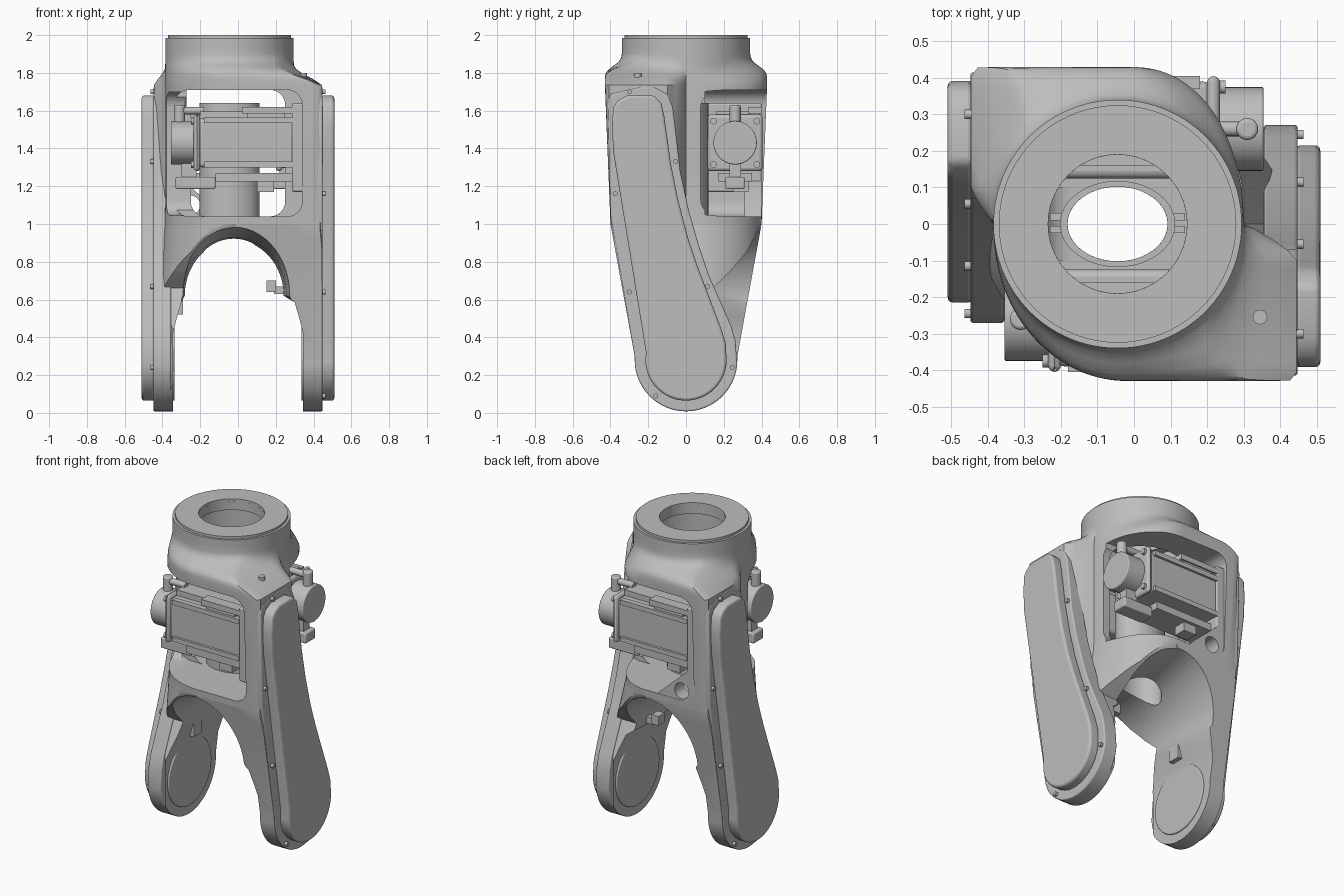
import bpy, bmesh, math
from math import cos, sin, pi, radians
from mathutils import Matrix, Vector

cube = bpy.data.objects.get("Cube")
if cube:
    bpy.data.objects.remove(cube, do_unlink=True)

grey = bpy.data.materials.new("cast_grey")
grey.use_nodes = True
grey.diffuse_color = (0.51, 0.51, 0.51, 1)
grey.node_tree.nodes["Principled BSDF"].inputs["Base Color"].default_value = (0.51, 0.51, 0.51, 1)

HEAD_X = -0.045


# ---------- helpers ----------
def loft(name, rings, turn=False, bevel=0.0):
    """Skin equal-length rings and cap both ends; turn gives the half-turn copy."""
    bm = bmesh.new()
    rows = [[bm.verts.new(p) for p in ring] for ring in rings]
    n = len(rows[0])
    for a, b in zip(rows, rows[1:]):
        for i in range(n):
            j = (i + 1) % n
            bm.faces.new((a[i], a[j], b[j], b[i]))
    bm.faces.new(rows[0])
    bm.faces.new(rows[-1])
    bmesh.ops.recalc_face_normals(bm, faces=bm.faces)
    if turn:
        bm.transform(Matrix.Rotation(pi, 4, 'Z'))
    me = bpy.data.meshes.new(name)
    bm.to_mesh(me)
    bm.free()
    me.materials.append(grey)
    ob = bpy.data.objects.new(name, me)
    bpy.context.collection.objects.link(ob)
    if bevel:
        mod = ob.modifiers.new("soft_edge", 'BEVEL')
        mod.width, mod.segments, mod.angle_limit = bevel, 3, radians(40)
    return ob


def prism(name, pts, axis, lo, hi, **kw):
    place = {'X': lambda p, d: (d, p[0], p[1]),
             'Y': lambda p, d: (p[0], d, p[1]),
             'Z': lambda p, d: (p[0], p[1], d)}[axis]
    return loft(name, [[place(p, d) for p in pts] for d in (lo, hi)], **kw)


def box(name, x, y, z, **kw):
    return prism(name, [(x[0], y[0]), (x[1], y[0]), (x[1], y[1]), (x[0], y[1])], 'Z', *z, **kw)


def arc(c, rx, ry, start, end, n):
    return [(c[0] + rx * cos(radians(start + (end - start) * i / n)),
             c[1] + ry * sin(radians(start + (end - start) * i / n))) for i in range(n + 1)]


def disc(c, rx, ry=None, n=40):
    return arc(c, rx, ry or rx, 0, 360, n)[:-1]


def rounded(a0, a1, b0, b1, r):
    pts = []
    for k, (a, b) in enumerate([(a1 - r, b1 - r), (a0 + r, b1 - r), (a0 + r, b0 + r), (a1 - r, b0 + r)]):
        pts += arc((a, b), r, r, 90 * k, 90 * k + 90, 6)
    return pts


def boolean(ob, cutter, op='DIFFERENCE'):
    mod = ob.modifiers.new("cut", 'BOOLEAN')
    mod.object, mod.operation, mod.solver = cutter, op, 'EXACT'
    bpy.context.view_layer.update()
    dg = bpy.context.evaluated_depsgraph_get()
    me = bpy.data.meshes.new_from_object(ob.evaluated_get(dg))
    ob.modifiers.clear()
    ob.data = me
    bpy.data.objects.remove(cutter, do_unlink=True)


def section(z, mix_x=1, mix_y=1, n=144):
    """Housing outline: two square and two round corners, mixed with the head circle."""
    b = 0.40 + 0.03 * min(1, max(0, (z - 1) / 0.75))
    low = min(1, max(0, (1.03 - z) / 0.42))
    ring = []
    for i in range(n):
        t = 2 * pi * i / n
        k = min(1, max(0, -2.5 * sin(2 * t)))
        tight = 0.30 if cos(t) > 0 else 0.385
        tight += (0.42 - tight) * low
        a, e = tight + (0.445 - tight) * k, 2.1 + 45 * k
        r = (abs(cos(t) / a) ** e + abs(sin(t) / b) ** e) ** (-1 / e)
        hx, hy = HEAD_X + 0.34 * cos(t), 0.34 * sin(t)
        ring.append(Vector((hx + (r * cos(t) - hx) * mix_x, hy + (r * sin(t) - hy) * mix_y, z)))
    return ring


# ---------- upper housing with neck, motor bays and bore ----------
housing = loft("upper_housing", [section(*s) for s in (
    (1.0,), (1.1,), (1.4,), (1.735,), (1.765, .72, 1), (1.785, .48, .98), (1.80, .32, .93),
    (1.82, .14, .76), (1.84, .04, .45), (1.86, .01, .17), (1.88, 0, .04), (1.90, 0, 0),
    (1.94, 0, 0), (1.985, 0, 0))])
for lo, hi, half in ((-.7, -.1, .34), (-.12, .12, .25), (.1, .7, .34)):
    boolean(housing, prism("bay_cutter", rounded(-half, half, 1.04, 1.71, .08), 'Y', lo, hi))
for turn in (False, True):
    boolean(housing, prism("corner_cutter", rounded(.078, .9, 1.045, 1.70, .085), 'X', .1, .7, turn=turn))
boolean(housing, prism("cavity_cutter", disc((HEAD_X, 0), .25), 'Z', 1.6, 1.93))
boolean(housing, prism("bore_cutter", disc((HEAD_X, 0), .19), 'Z', 1.6, 2.1))
boolean(housing, prism("floor_cutter", disc((HEAD_X, 0), .137, .102), 'Z', .9, 1.3))

# Corner web with a cable port in the back bay
web = prism("port_web", [(-.37, 1.02), (-.07, 1.02), (-.10, 1.06), (-.32, 1.26), (-.37, 1.28)], 'Y', .31, .40)
boolean(web, prism("port_cutter", disc((-.25, 1.10), .05, n=24), 'Y', .2, .7))

# Mounting ring on the neck
ring = prism("neck_ring", disc((HEAD_X, 0), .325, n=72), 'Z', 1.97, 2.0)
boolean(ring, prism("ring_cutter", disc((HEAD_X, 0), .19, n=72), 'Z', 1.9, 2.1))

# Cable tube with clips
tube = prism("cable_tube", disc((HEAD_X, 0), .158, .118, 56), 'Z', 1.0, 1.64)
boolean(tube, prism("tube_cutter", disc((HEAD_X, 0), .137, .102, 56), 'Z', .9, 1.7))
for x in (-.23, .105):
    for y in (-.025, .01):
        box("tube_clip", (x, x + .035), (y, y + .02), (1.58, 1.62))


def arch(y, top, half):
    pts = [(.345, -.2), (.345, .42), (.325, .50), (.30, .585)]
    pts += arc((-.02, .62), half, top - .62, 0, 180, 28)
    pts += [(-.30, .585), (-.325, .50), (-.345, .42), (-.345, -.2)]
    return [(x, y, z) for x, z in pts]


arm_profile = ([(-.40, 1.0), (-.272, .3)] + arc((0, .28), .272, .272, 185, 355, 24)
               + [(.26, .36), (.25, .41), (.20, .53), (.14, .66), (.23, .745), (.32, .85), (.398, 1.0)])
flange_profile = ([(-.40, 1.69), (-.415, 1.64), (-.40, 1.05), (-.272, .3)]
                  + arc((0, .28), .272, .272, 185, 355, 24)
                  + [(.262, .38), (.24, .46), (.12, .73), (.07, .88), (.015, 1.07), (-.03, 1.28),
                     (-.055, 1.5), (-.07, 1.62), (-.10, 1.69), (-.17, 1.725), (-.24, 1.725)])
cover_profile = ([(-.36, 1.655), (-.385, 1.62), (-.392, 1.52), (-.385, 1.38), (-.212, .32)]
                 + arc((0, .28), .215, .215, 182, 360, 24)
                 + [(.21, .37), (.185, .45), (.06, .78), (.01, .93), (-.04, 1.12), (-.08, 1.32),
                    (-.115, 1.57), (-.13, 1.64), (-.17, 1.68), (-.31, 1.68)])
bolts = [(-.30, 1.70), (-.055, 1.33), (.115, .67), (.245, .24), (-.16, .09), (-.30, .64), (-.375, 1.16)]

for turn, side in ((False, "left"), (True, "right")):
    # Lower arm, arched in the middle
    arm = loft(side + "_arm", [section(z) for z in (0, .6, .7, .8, .9, 1.0)])
    boolean(arm, prism("arm_mask", arm_profile, 'X', -.01, .6, turn=turn), 'INTERSECT')
    boolean(arm, loft("arch_cutter", [arch(-.6, 1.04, .325), arch(-.42, .99, .305), arch(-.2, .93, .275),
                                      arch(0, .915, .262), arch(.2, .93, .275), arch(.42, .99, .305),
                                      arch(.6, 1.04, .325)]))
    boolean(arm, prism("floor_cutter", disc((HEAD_X, 0), .137, .102), 'Z', .5, 1.3))

    # Outer flange, belt cover, bolts and the inner bearing disc
    prism(side + "_flange", flange_profile, 'X', .355, .448, turn=turn, bevel=.008)
    prism(side + "_cover", cover_profile, 'X', .44, .51, turn=turn, bevel=.014)
    for i, b in enumerate(bolts):
        prism(f"{side}_bolt_{i + 1}", disc(b, .013, n=12), 'X', .44, .464, turn=turn)
    prism(side + "_bearing_disc", disc((0, .28), .215, n=48), 'X', .335, .36, turn=turn, bevel=.006)
    prism(side + "_shoulder_boss", disc((.345, -.255), .02, n=16), 'Z', 1.72, 1.80, turn=turn)

    # Drive motor
    m = ("front" if not turn else "back") + "_motor_"
    kw = dict(turn=turn)
    box(m + "body", (-.21, .30), (-.39, -.125), (1.30, 1.56), bevel=.02, **kw)
    box(m + "end_frame", (-.235, -.2), (-.405, -.115), (1.28, 1.58), bevel=.02, **kw)
    prism(m + "cap", disc((-.26, 1.43), .115), 'X', -.355, -.23, bevel=.006, **kw)
    box(m + "mount", (.285, .35), (-.40, -.11), (1.17, 1.64), bevel=.01, **kw)
    box(m + "top_bar", (.02, .30), (-.40, -.33), (1.585, 1.62), **kw)
    box(m + "top_plate", (-.20, .30), (-.33, -.16), (1.55, 1.595), **kw)
    box(m + "bar_foot", (.05, .25), (-.39, -.34), (1.55, 1.59), **kw)
    for z in (1.30, 1.535):
        box(m + "rail", (-.18, .29), (-.405, -.37), (z, z + .03), **kw)
    for y in (-.375, -.145):
        for z in (1.315, 1.545):
            prism(m + "screw", disc((y, z), .018, n=12), 'X', -.25, -.22, **kw)
    box(m + "connector", (-.33, -.12), (-.31, -.21), (1.185, 1.25), bevel=.008, **kw)
    box(m + "connector_neck", (-.30, -.22), (-.29, -.23), (1.24, 1.33), **kw)
    box(m + "lower_bracket", (-.12, .30), (-.35, -.17), (1.225, 1.27), **kw)
    box(m + "lower_clip", (.10, .19), (-.33, -.25), (1.17, 1.24), **kw)
    prism(m + "elbow", disc((-.31, -.26), .03, n=20), 'Z', 1.52, 1.63, bevel=.01, **kw)
    prism(m + "plug", disc((-.26, 1.60), .02, n=16), 'X', -.31, -.18, **kw)

# Sensor blocks under the arch
box("right_sensor_block", (-.35, -.29), (-.03, .05), (.52, .66))
box("left_sensor_block", (.15, .20), (.0, .06), (.64, .70))
box("left_sensor_arm", (.19, .33), (.01, .05), (.63, .67))

# Smooth curved faces, keep hard edges
bpy.ops.object.select_all(action='DESELECT')
for ob in bpy.context.collection.objects:
    if ob.type == 'MESH' and grey.name in ob.data.materials:
        bpy.context.view_layer.objects.active = ob
        ob.select_set(True)
bpy.ops.object.shade_smooth_by_angle(angle=radians(36))
